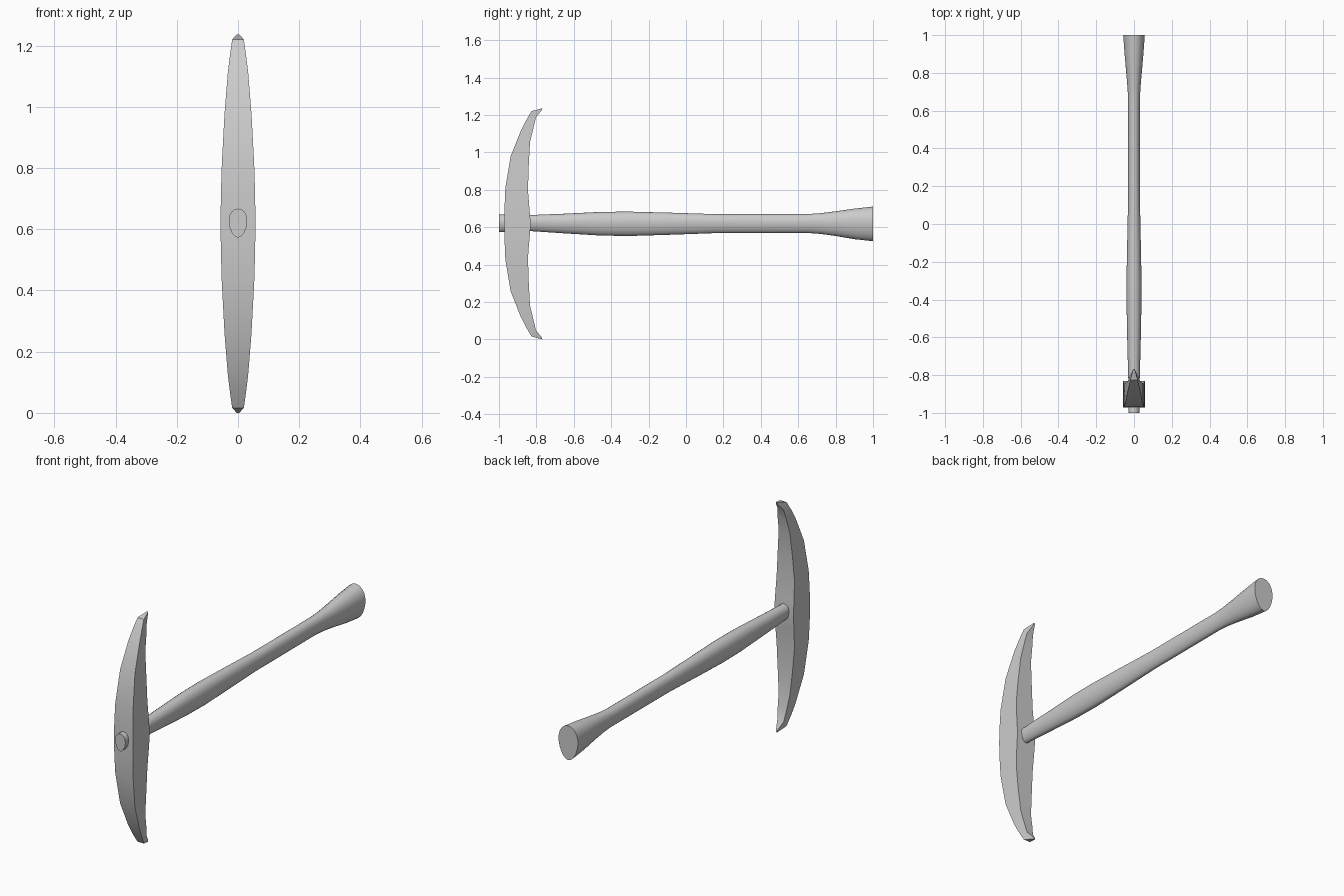
import bpy, bmesh, math

if "Cube" in bpy.data.objects:
    bpy.data.objects.remove(bpy.data.objects["Cube"])

MID = 0.618  # height of the handle axis and head symmetry plane


def loft(name, rings):
    """Skin a list of closed rings and cap both ends."""
    bm = bmesh.new()
    loops = [[bm.verts.new(p) for p in ring] for ring in rings]
    n = len(loops[0])
    for a, b in zip(loops, loops[1:]):
        for i in range(n):
            j = (i + 1) % n
            bm.faces.new((a[i], a[j], b[j], b[i]))
    bm.faces.new(loops[0])
    bm.faces.new(loops[-1])
    bmesh.ops.recalc_face_normals(bm, faces=bm.faces[:])
    mesh = bpy.data.meshes.new(name)
    bm.to_mesh(mesh)
    bm.free()
    obj = bpy.data.objects.new(name, mesh)
    bpy.context.collection.objects.link(obj)
    bpy.ops.object.select_all(action='DESELECT')
    obj.select_set(True)
    bpy.context.view_layer.objects.active = obj
    return obj


# Pick head: outer (y, z), inner (y, z), half width, from the middle upward
half = [
    (-0.972, 0.000, -0.830, 0.000, 0.057),
    (-0.970, 0.090, -0.837, 0.080, 0.056),
    (-0.966, 0.190, -0.845, 0.180, 0.053),
    (-0.938, 0.360, -0.841, 0.310, 0.044),
    (-0.884, 0.496, -0.834, 0.437, 0.033),
    (-0.855, 0.553, -0.815, 0.515, 0.026),
    (-0.826, 0.602, -0.802, 0.570, 0.019),
    (-0.768, 0.618, -0.770, 0.608, 0.004),
]


def head_ring(s, sign):
    yo, zo, yi, zi, w = s
    zo, zi = MID + sign * zo, MID + sign * zi
    return [(-w, yo, zo), (w, yo, zo), (w, yi, zi), (-w, yi, zi)]


loft("pick_head", [head_ring(s, -1) for s in half[:0:-1]] +
     [head_ring(s, 1) for s in half])
bpy.ops.object.shade_smooth_by_angle(angle=math.radians(30))

# Handle: y, bottom z, top z, half width, with an egg-shaped section
stations = [
    (-1.00, 0.573, 0.667, 0.030),
    (-0.83, 0.579, 0.665, 0.030),
    (-0.65, 0.567, 0.672, 0.035),
    (-0.45, 0.555, 0.682, 0.039),
    (-0.30, 0.553, 0.683, 0.040),
    (-0.10, 0.559, 0.678, 0.036),
    (0.15, 0.568, 0.670, 0.031),
    (0.65, 0.569, 0.670, 0.031),
    (0.72, 0.564, 0.675, 0.034),
    (0.80, 0.553, 0.685, 0.041),
    (0.90, 0.536, 0.699, 0.050),
    (1.00, 0.525, 0.710, 0.057),
]


def egg(y, lo, hi, w, n=20):
    c, h = (lo + hi) / 2, (hi - lo) / 2
    ring = []
    for i in range(n):
        t = 2 * math.pi * i / n
        ring.append((w * math.sin(t) * (1 + 0.16 * math.cos(t)), y,
                     c + h * math.cos(t)))
    return ring


loft("handle", [egg(*s) for s in stations])
bpy.ops.object.shade_smooth_by_angle(angle=math.radians(40))
